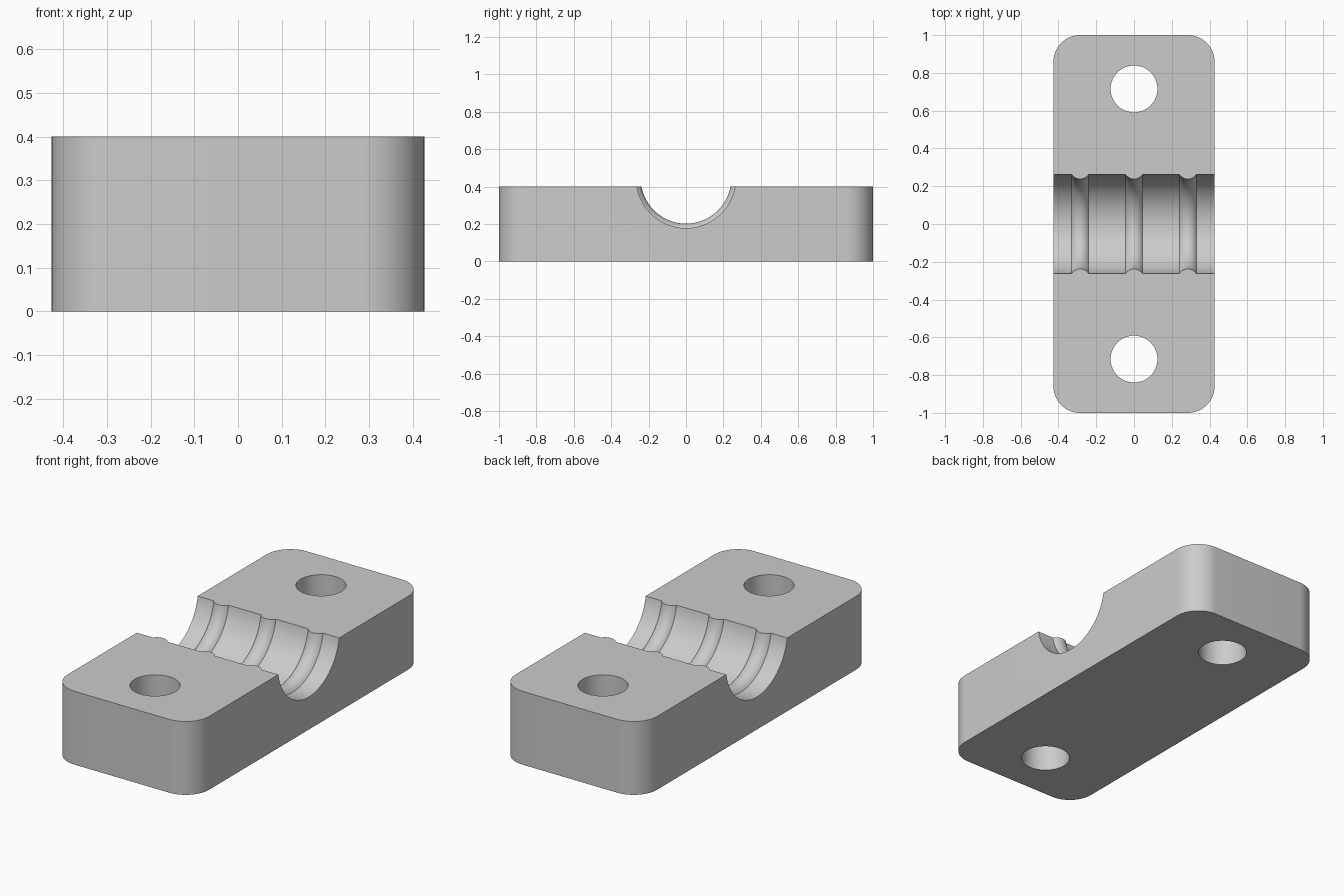
import bpy, bmesh, math

cube = bpy.data.objects.get("Cube")
if cube:
    bpy.data.objects.remove(cube, do_unlink=True)

HALF_X, HALF_Y, HEIGHT, CORNER = 0.427, 1.0, 0.4, 0.142
HOLE_Y, HOLE_R = 0.715, 0.124
AXIS_Z, BORE_R = 0.444, 0.266            # clamp channel axis and radius
RIB_HALF, RIB_RISE, RIB_SPACING = 0.045, 0.024, 0.285

grey = bpy.data.materials.new("light grey")
grey.use_nodes = True
colour = (0.6, 0.6, 0.6, 1)
grey.diffuse_color = colour
grey.node_tree.nodes["Principled BSDF"].inputs["Base Color"].default_value = colour


def make_object(name, bm):
    bmesh.ops.recalc_face_normals(bm, faces=bm.faces)
    mesh = bpy.data.meshes.new(name)
    bm.to_mesh(mesh)
    bm.free()
    mesh.materials.append(grey)
    obj = bpy.data.objects.new(name, mesh)
    bpy.context.collection.objects.link(obj)
    return obj


def extrude_outline(name, outline, z0, z1):
    bm = bmesh.new()
    face = bm.faces.new([bm.verts.new((x, y, z0)) for x, y in outline])
    top = bmesh.ops.extrude_face_region(bm, geom=[face])
    verts = [g for g in top["geom"] if isinstance(g, bmesh.types.BMVert)]
    bmesh.ops.translate(bm, verts=verts, vec=(0, 0, z1 - z0))
    return make_object(name, bm)


def arc(cx, cy, r, start, sweep, steps):
    return [(cx + r * math.cos(start + sweep * i / steps),
             cy + r * math.sin(start + sweep * i / steps)) for i in range(steps + 1)]


# Block with rounded upright corners
outline = []
for i, (sx, sy) in enumerate([(1, 1), (-1, 1), (-1, -1), (1, -1)]):
    outline += arc(sx * (HALF_X - CORNER), sy * (HALF_Y - CORNER), CORNER,
                   i * math.pi / 2, math.pi / 2, 16)
block = extrude_outline("clamp_block", outline, 0, HEIGHT)

# Bolt hole cutters
cutters = []
for name, y in (("front_hole_cutter", -HOLE_Y), ("back_hole_cutter", HOLE_Y)):
    cutters.append(extrude_outline(name, arc(0, y, HOLE_R, 0, math.tau, 64)[:-1], -0.1, 0.5))

# Channel cutter: a turned rod with a rounded neck for each grip rib
rib_r = (RIB_HALF ** 2 + RIB_RISE ** 2) / (2 * RIB_RISE)
half_angle = math.asin(RIB_HALF / rib_r)
profile = [(-0.5, 0), (-0.5, BORE_R)]
for k in (-1, 0, 1):
    profile += arc(k * RIB_SPACING, BORE_R - RIB_RISE + rib_r, rib_r,
                   -math.pi / 2 - half_angle, 2 * half_angle, 12)
profile += [(0.5, BORE_R), (0.5, 0)]
bm = bmesh.new()
points = [bm.verts.new((x, 0, AXIS_Z + r)) for x, r in profile]
edges = [bm.edges.new(pair) for pair in zip(points, points[1:])]
bmesh.ops.spin(bm, geom=points + edges, cent=(0, 0, AXIS_Z), axis=(1, 0, 0),
               angle=math.tau, steps=96)
bmesh.ops.remove_doubles(bm, verts=bm.verts, dist=1e-5)
cutters.append(make_object("channel_cutter", bm))

# Cut the holes and the ribbed channel
for cutter in cutters:
    mod = block.modifiers.new(cutter.name, "BOOLEAN")
    mod.operation = "DIFFERENCE"
    mod.solver = "EXACT"
    mod.object = cutter
bpy.ops.object.select_all(action="DESELECT")
block.select_set(True)
bpy.context.view_layer.objects.active = block
for cutter in cutters:
    bpy.ops.object.modifier_apply(modifier=cutter.name)
    bpy.data.objects.remove(cutter, do_unlink=True)
bpy.ops.object.shade_smooth_by_angle(angle=math.radians(30))
